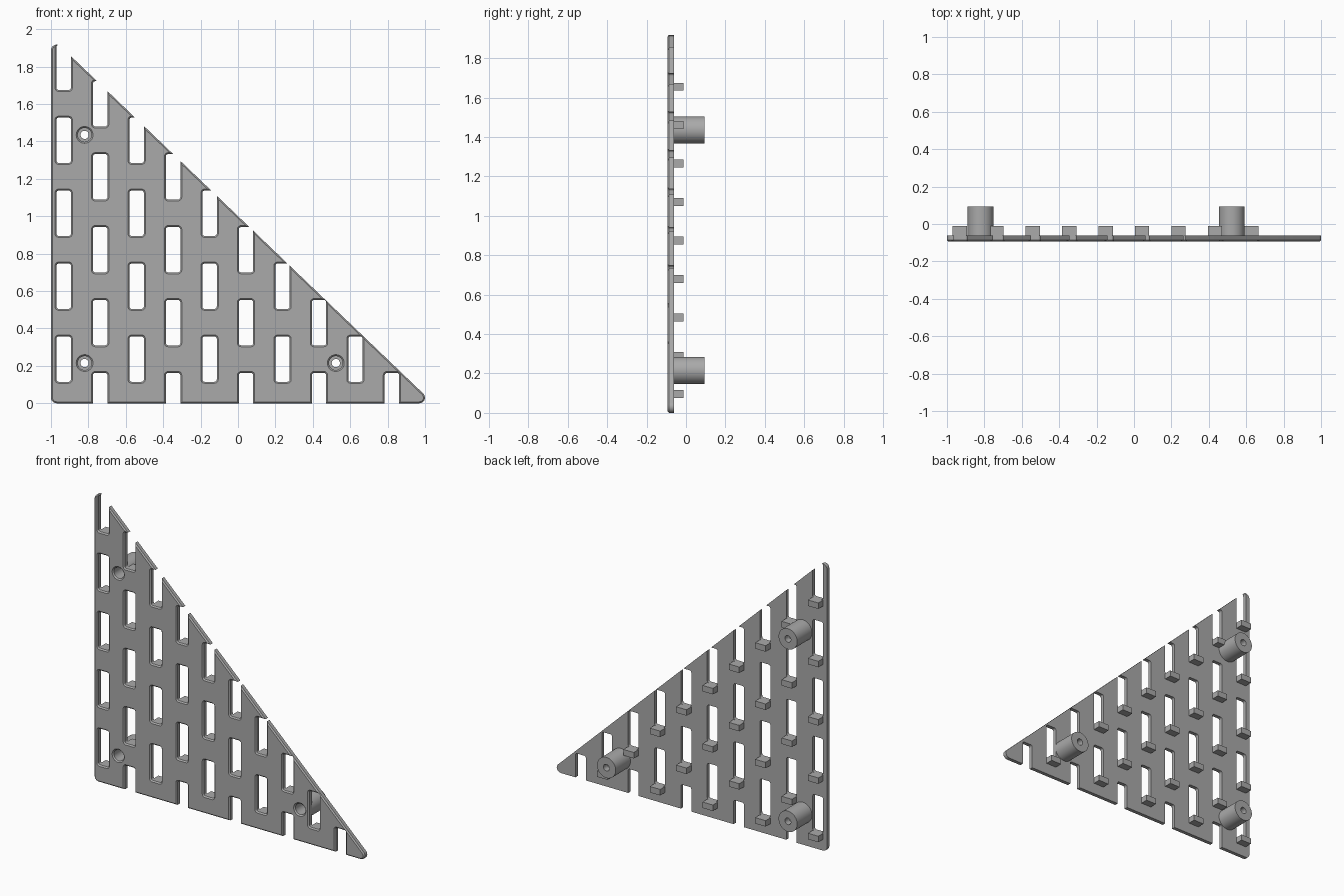
import bpy, bmesh, math

if "Cube" in bpy.data.objects:
    bpy.data.objects.remove(bpy.data.objects["Cube"])

FRONT, BACK, END = -0.0945, -0.062, 0.0945   # plate front, plate back, boss tip
CH = 0.008                                   # front edge chamfer

grey = bpy.data.materials.new("grey plastic")
grey.diffuse_color = (0.4, 0.4, 0.4, 1)
grey.use_nodes = True
grey.node_tree.nodes["Principled BSDF"].inputs["Base Color"].default_value = grey.diffuse_color


def outline(centres, r, seg=6):
    """Counter-clockwise convex outline with rounded corners in x, z."""
    n = len(centres)
    if n == 1:
        cx, cz = centres[0]
        return [(cx + r * math.cos(a * math.tau / 40), cz + r * math.sin(a * math.tau / 40))
                for a in range(40)]
    pts = []
    for i, (cx, cz) in enumerate(centres):
        px, pz = centres[i - 1]
        nx, nz = centres[(i + 1) % n]
        a0 = math.atan2(cz - pz, cx - px) - math.pi / 2
        a1 = math.atan2(nz - cz, nx - cx) - math.pi / 2
        turn = (a1 - a0) % math.tau
        for s in range(seg + 1):
            a = a0 + turn * s / seg
            pts.append((cx + r * math.cos(a), cz + r * math.sin(a)))
    return pts


def loft(bm, centres, sections, closed=False):
    """Skin sections given as (radius, y); cap the ends or close the loop."""
    rings = [[bm.verts.new((x, y, z)) for x, z in outline(centres, r)] for r, y in sections]
    n = len(rings[0])
    pairs = list(zip(rings, rings[1:]))
    if closed:
        pairs.append((rings[-1], rings[0]))
    else:
        bm.faces.new(rings[0])
        bm.faces.new(rings[-1][::-1])
    for a, b in pairs:
        for i in range(n):
            j = (i + 1) % n
            bm.faces.new((a[j], a[i], b[i], b[j]))


def make(name, bm):
    bmesh.ops.recalc_face_normals(bm, faces=bm.faces[:])
    me = bpy.data.meshes.new(name)
    bm.to_mesh(me)
    bm.free()
    me.materials.append(grey)
    ob = bpy.data.objects.new(name, me)
    bpy.context.collection.objects.link(ob)
    return ob


def smooth(ob):
    bpy.ops.object.select_all(action='DESELECT')
    ob.select_set(True)
    bpy.context.view_layer.objects.active = ob
    bpy.ops.object.shade_smooth_by_angle(angle=math.radians(30))


# Staggered slot positions: (centre x, bottom z)
slots = []
for k in range(10):
    x = -0.932 + 0.195 * k
    z = 0.115 if k % 2 == 0 else -0.08
    while z < 0.9 - 0.96 * x:
        slots.append((x, z))
        z += 0.39
bosses = [(-0.82, 0.215), (-0.82, 1.435), (0.523, 0.215)]

# Triangular plate with rounded corners and chamfered front rim
bm = bmesh.new()
loft(bm, [(-0.97, 0.03), (0.97, 0.03), (-0.97, 1.888)],
     [(0.03 - CH, FRONT), (0.03, FRONT + CH), (0.03, BACK)])
plate = make("plate", bm)

# Slot and screw hole cutters, flared at the front
bm = bmesh.new()


def cut(centres, r):
    loft(bm, centres, [(r + CH + 0.001, FRONT - 0.001), (r, FRONT + CH), (r, BACK + 0.01)])


R, HALF, HIGH = 0.012, 0.0385, 0.242
for x, z in slots:
    a, b, lo, hi = x - HALF + R, x + HALF - R, z + R, z + HIGH - R
    cut([(a, lo), (b, lo), (b, hi), (a, hi)], R)
for c in bosses:
    cut([c], 0.037)
cutter = make("slot_cutter", bm)
cutter.hide_render = True
cutter.hide_set(True)

mod = plate.modifiers.new("slots", 'BOOLEAN')
mod.operation = 'DIFFERENCE'
mod.solver = 'EXACT'
mod.object = cutter
bpy.context.view_layer.objects.active = plate
plate.select_set(True)
bpy.ops.object.modifier_apply(modifier=mod.name)
bpy.data.objects.remove(cutter)
smooth(plate)

# Small ledges behind the lower end of each closed slot
bm = bmesh.new()
for x, z in slots:
    if z > 0:
        geo = bmesh.ops.create_cube(bm, size=1)["verts"]
        bmesh.ops.scale(bm, vec=(2 * HALF, 0.05, 0.04), verts=geo)
        bmesh.ops.translate(bm, vec=(x, BACK + 0.025, z - 0.02), verts=geo)
make("slot_ledges", bm)

# Counterbored screw bosses on the back
for i, c in enumerate(bosses):
    bm = bmesh.new()
    loft(bm, [c], [(0.069, BACK), (0.069, END), (0.022, END), (0.022, 0.05),
                   (0.037, 0.05), (0.037, BACK)], closed=True)
    smooth(make(f"screw_boss_{i + 1}", bm))
